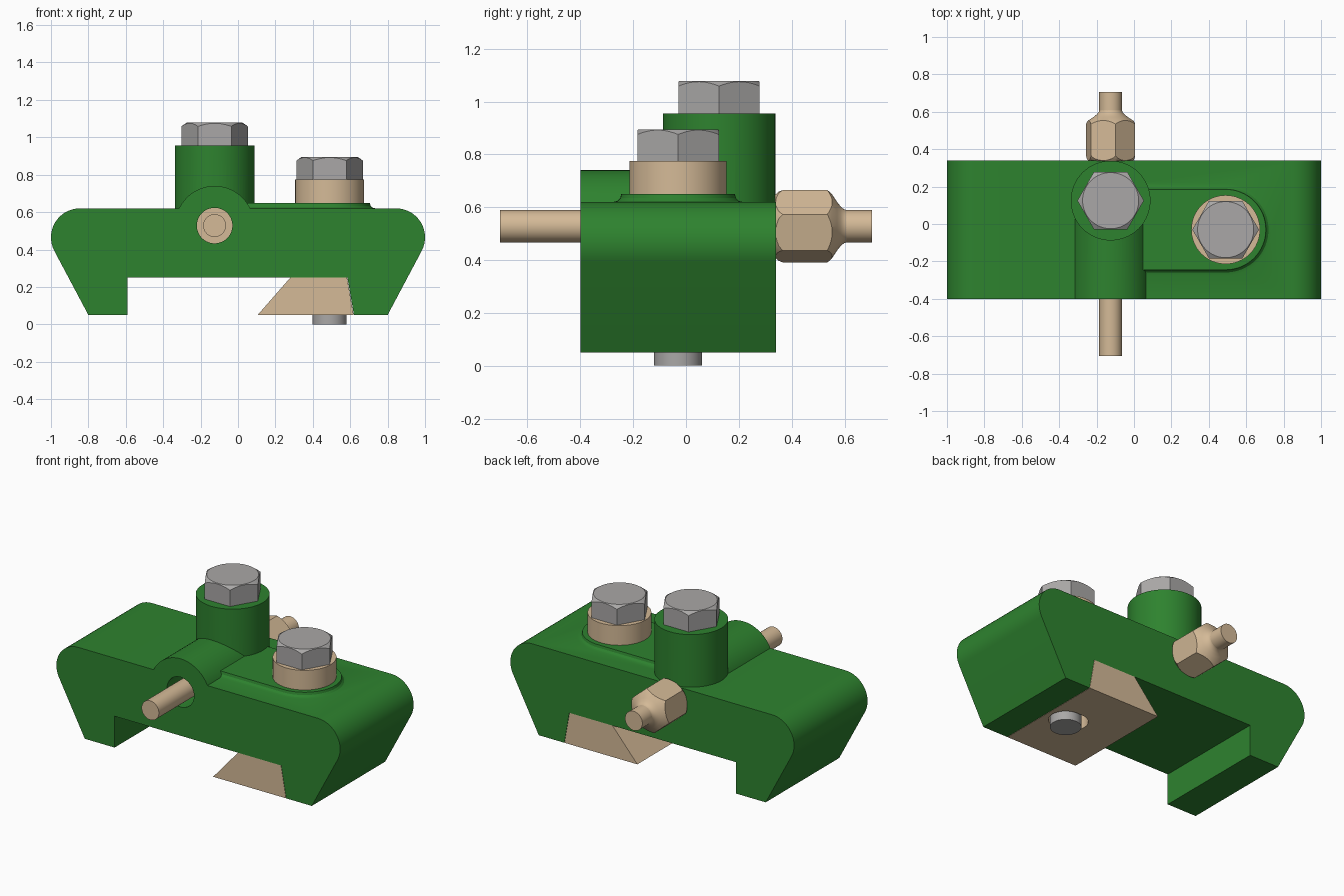
import bpy
import bmesh
from math import cos, sin, pi, radians
from mathutils import Matrix

cube = bpy.data.objects.get("Cube")
if cube:
    bpy.data.objects.remove(cube, do_unlink=True)


def material(name, color):
    m = bpy.data.materials.new(name)
    m.diffuse_color = (*color, 1)
    m.use_nodes = True
    for n in m.node_tree.nodes:
        if n.type == 'BSDF_PRINCIPLED':
            n.inputs["Base Color"].default_value = (*color, 1)
    return m


GREEN = material("green_paint", (0.027, 0.225, 0.028))
BRASS = material("tan_metal", (0.66, 0.49, 0.31))
STEEL = material("grey_steel", (0.40, 0.39, 0.385))

# Turns a part built along z so that it runs along y
ALONG_Y = Matrix.Rotation(-pi / 2, 4, 'X')


def loft(name, rings, mat, matrix=Matrix()):
    """Skin a stack of equal-length point rings and cap both ends."""
    bm = bmesh.new()
    loops = [[bm.verts.new(p) for p in ring] for ring in rings]
    n = len(loops[0])
    for a, b in zip(loops, loops[1:]):
        for i in range(n):
            j = (i + 1) % n
            bm.faces.new((a[i], a[j], b[j], b[i]))
    bm.faces.new(loops[0])
    bm.faces.new(loops[-1])
    bmesh.ops.recalc_face_normals(bm, faces=bm.faces)
    bm.transform(matrix)
    mesh = bpy.data.meshes.new(name)
    bm.to_mesh(mesh)
    bm.free()
    mesh.materials.append(mat)
    obj = bpy.data.objects.new(name, mesh)
    bpy.context.collection.objects.link(obj)
    return obj


def lathe(name, profile, mat, matrix=Matrix(), sides=64, phase=0.0):
    """Revolve (radius, height) pairs about z."""
    angles = [phase + 2 * pi * i / sides for i in range(sides)]
    return loft(name, [[(r * cos(a), r * sin(a), z) for a in angles]
                       for r, z in profile], mat, matrix)


def extrude_y(name, outline, y0, y1, mat):
    return loft(name, [[(x, y, z) for x, z in outline] for y in (y0, y1)], mat)


def combine(target, other, operation):
    """Apply a boolean and discard the helper."""
    mod = target.modifiers.new("combine", 'BOOLEAN')
    mod.operation = operation
    mod.solver = 'EXACT'
    mod.object = other
    graph = bpy.context.evaluated_depsgraph_get()
    mesh = bpy.data.meshes.new_from_object(target.evaluated_get(graph))
    target.modifiers.clear()
    target.data = mesh
    bpy.data.objects.remove(other, do_unlink=True)


def arc(cx, cz, r, start, end, steps=16):
    return [(cx + r * cos(radians(start + (end - start) * i / steps)),
             cz + r * sin(radians(start + (end - start) * i / steps)))
            for i in range(steps + 1)]


FRONT, BACK = -0.4, 0.34
BASE, ROOF, TOP = 0.05, 0.25, 0.62
STUD_X, STUD_Z = -0.125, 0.528
TALL = (-0.125, 0.125)
SHORT = (0.49, -0.03)


def at(xy, z=0):
    return Matrix.Translation((*xy, z))


# Body: rounded shoulders, sloping ends and a dovetail notch underneath
outline = ([(-0.8, BASE), (-0.59, BASE), (-0.59, ROOF), (0.585, ROOF),
            (0.62, BASE), (0.8, BASE)]
           + arc(0.845, 0.465, 0.155, -28, 90)
           + arc(-0.845, 0.465, 0.155, 90, 208))
body = extrude_y("body", outline, FRONT, BACK, GREEN)

# Hump over the stud, and the tall boss
hump = extrude_y("hump", arc(STUD_X, STUD_Z + 0.002, 0.21, 0, 354.375, 63),
                 FRONT, TALL[1], GREEN)
combine(body, hump, 'UNION')
boss = lathe("boss", [(0.213, 0.4), (0.213, 0.955)], GREEN, at(TALL))
combine(body, boss, 'UNION')


# Raised pad with a flared foot
def pad_ring(r, z):
    points = [(-0.1, -0.03 - r)] + arc(*SHORT, r, -90, 90, 32) + [(-0.1, -0.03 + r)]
    return [(x, y, z) for x, y in points]


pad = loft("pad", [pad_ring(r, z) for r, z in
                   ((0.245, 0.58), (0.245, TOP), (0.229, 0.624),
                    (0.219, 0.634), (0.215, 0.65))], GREEN)
combine(body, pad, 'UNION')

# Bore for the stud
bore = lathe("bore", [(0.095, -0.6), (0.095, 0.6)], GREEN,
             at((STUD_X, 0), STUD_Z) @ ALONG_Y)
combine(body, bore, 'DIFFERENCE')

# Sliding clamp with a slotted hole
clamp = extrude_y("clamp", [(0.105, BASE), (0.618, BASE), (0.583, ROOF),
                            (0.28, ROOF)], FRONT, BACK, BRASS)
slot = arc(0.49, -0.03, 0.1, -90, 90) + arc(0.45, -0.03, 0.1, 90, 270)
slot_cutter = loft("slot_cutter", [[(x, y, z) for x, y in slot]
                                   for z in (-0.1, 0.24)], BRASS)
combine(clamp, slot_cutter, 'DIFFERENCE')

# Collar under the short bolt
lathe("collar", [(0.184, 0.64), (0.184, 0.775)], BRASS, at(SHORT))


# Bolts: hexagonal heads with a turned top edge
def bolt(name, xy, z, height, shank_end):
    head = lathe(name + "_head", [(0.178, z), (0.178, z + height)], STEEL,
                 at(xy), sides=6)
    turned = lathe("turned", [(0.2, z - 0.1), (0.2, z + height - 0.035),
                              (0.15, z + height), (0.15, z + height + 0.1)],
                   STEEL, at(xy))
    combine(head, turned, 'INTERSECT')
    lathe(name + "_shank", [(0.091, shank_end), (0.091, z + 0.01)], STEEL, at(xy))


bolt("tall_bolt", TALL, 0.955, 0.123, 0.7)
bolt("short_bolt", SHORT, 0.775, 0.12, 0.0)

# Stud through the bore
stud_axis = at((STUD_X, 0), STUD_Z) @ ALONG_Y
lathe("stud", [(0.061, -0.705), (0.061, 0.705)], BRASS, stud_axis, sides=48)

# Nut: hexagon trimmed by a turned profile that necks down to the stud
nut = lathe("nut", [(0.139, 0.337), (0.139, 0.62)], BRASS, stud_axis,
            sides=6, phase=radians(-19))
necked = lathe("necked", [(0.112, 0.3), (0.118, 0.337), (0.132, 0.352),
                          (0.142, 0.372), (0.142, 0.532), (0.122, 0.552),
                          (0.092, 0.572), (0.075, 0.585), (0.064, 0.598),
                          (0.0605, 0.61), (0.0605, 0.65)], BRASS, stud_axis)
combine(nut, necked, 'INTERSECT')

# Smooth the round surfaces and keep hard edges
bpy.ops.object.select_all(action='DESELECT')
for obj in bpy.context.collection.objects:
    if obj.type == 'MESH':
        obj.select_set(True)
bpy.context.view_layer.objects.active = body
bpy.ops.object.shade_smooth_by_angle(angle=radians(28))
